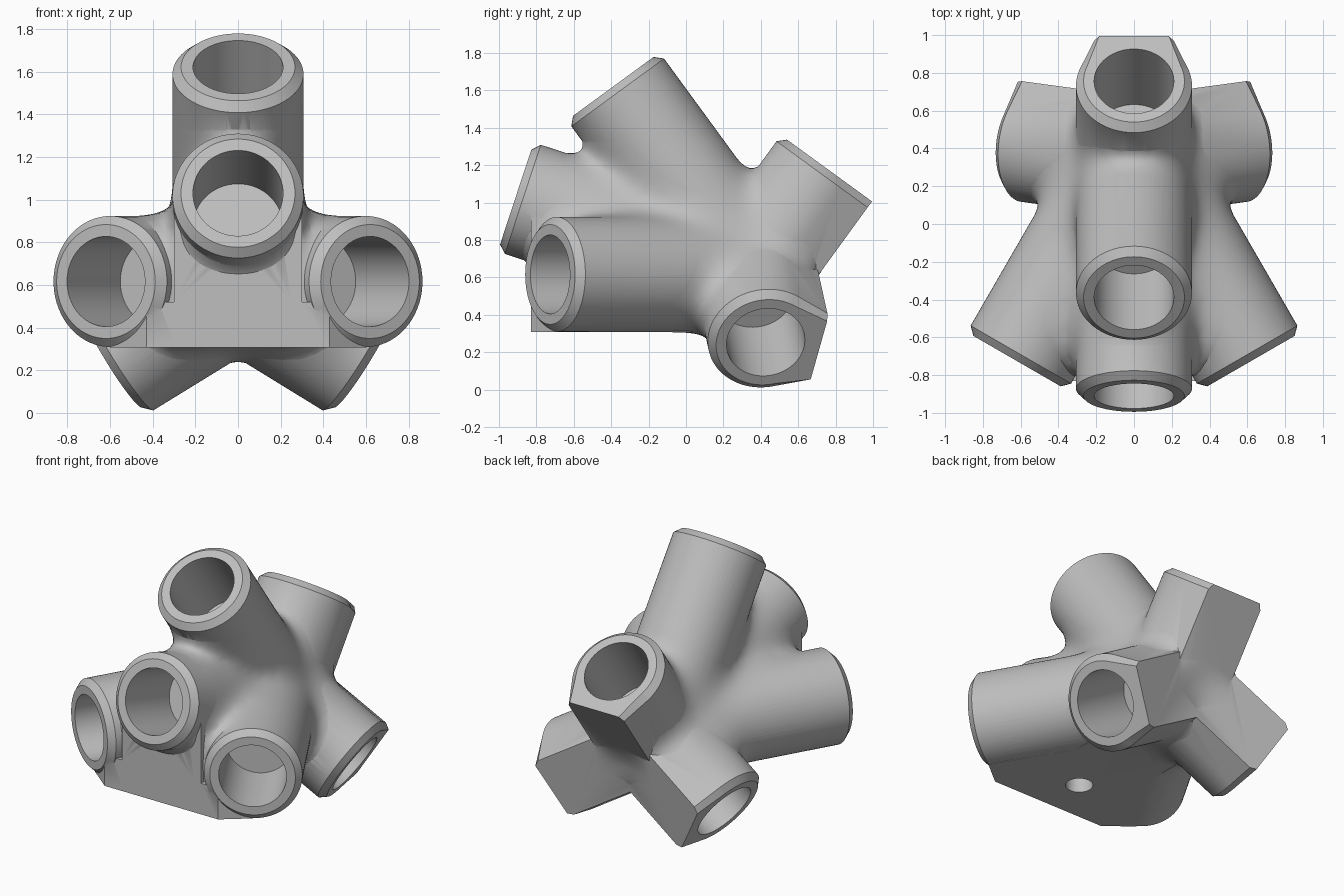
import bpy, bmesh, math
from mathutils import Vector

cube = bpy.data.objects.get("Cube")
if cube:
    bpy.data.objects.remove(cube, do_unlink=True)

HUB = Vector((0, 0.346, 0.616))
R, RIM, BORE, CHAMFER, DEPTH = 0.307, 0.267, 0.211, 0.04, 0.5
FLAT, BASE, FRONT = 0.295, 0.307, -0.83
BACK = Vector((0, 0.962, -0.272))       # mean direction of the flat-sided sockets

# name, direction, length, flat on the rear side
SOCKETS = [
    ("upper_socket", (0, -0.59, 0.807), 1.245, False),
    ("front_socket", (0, -0.95, 0.313), 1.323, False),
    ("rear_socket", (0, 0.588, 0.809), 0.697, True),
]
for side, s in (("left", 1), ("right", -1)):
    SOCKETS.append((side + "_front_socket", (s * 0.5, -0.866, 0), 1.238, False))
    SOCKETS.append((side + "_rear_socket", (s * 0.846, 0.115, -0.52), 0.697, True))


def new_object(name, bm):
    bmesh.ops.recalc_face_normals(bm, faces=bm.faces)
    mesh = bpy.data.meshes.new(name)
    bm.to_mesh(mesh)
    bm.free()
    ob = bpy.data.objects.new(name, mesh)
    bpy.context.scene.collection.objects.link(ob)
    return ob


def loft(name, rings):
    """Closed solid through rings that have equal point counts."""
    bm = bmesh.new()
    loops = [[bm.verts.new(p) for p in ring] for ring in rings]
    n = len(loops[0])
    for a, b in zip(loops, loops[1:]):
        for i in range(n):
            j = (i + 1) % n
            bm.faces.new((a[i], a[j], b[j], b[i]))
    bm.faces.new(loops[0][::-1])
    bm.faces.new(loops[-1])
    return new_object(name, bm)


def section(r, corner=None, n=72):
    """Round section, or a round one drawn out to a flat side."""
    if corner is None:
        return [(r * math.cos(math.tau * i / n), r * math.sin(math.tau * i / n))
                for i in range(n)]
    start, end = math.radians(158), math.radians(382)
    pts = [start + (end - start) * i / (n - 1) for i in range(n)]
    pts = [(r * math.cos(a), r * math.sin(a)) for a in pts]
    return pts + [(corner, FLAT), (-corner, FLAT)]


def along(direction, stations):
    """Place (distance, section) pairs along a direction from the hub."""
    d = Vector(direction).normalized()
    up = (BACK - d * BACK.dot(d)).normalized()
    side = d.cross(up)
    return [[HUB + d * t + side * u + up * v for u, v in sec]
            for t, sec in stations]


def solids(grow=0.0, inset=0.0):
    """All outer volumes; grow and inset make the softer fillet core."""
    obs = []
    for name, d, length, flat in SOCKETS:
        c, ce = (0.21, 0.185) if flat else (None, None)
        if inset and flat:
            c = ce = 0.195
        end = length - inset
        g = 0 if flat else grow
        obs.append(loft(name, along(d, [
            (0, section(R + g, c)),
            (end - CHAMFER, section(R + g, c)),
            (end, section(RIM, ce))])))
    # hub ball
    bm = bmesh.new()
    bmesh.ops.create_uvsphere(bm, u_segments=48, v_segments=24, radius=R - 0.012)
    bmesh.ops.translate(bm, verts=bm.verts, vec=HUB)
    obs.append(new_object("hub_ball", bm))
    # web below the front socket
    y, z, w = FRONT + inset, BASE + inset / 2, 0.3 - inset / 4
    profile = [(y, z), (HUB.y, z), (HUB.y, 0.6), (y, 0.97)]
    obs.append(loft("front_web", [[(x, py, pz) for py, pz in profile]
                                  for x in (-w, w)]))
    # base plate between the lower front sockets
    half = [(0.43 - inset, y), (0.6 - inset, -0.693 + inset)]
    plan = half + [(0, 0.3)] + [(-x, py) for x, py in half[::-1]]
    obs.append(loft("base_plate", [[(x, py, pz) for x, py in plan]
                                   for pz in (z, 0.52)]))
    return obs


def activate(ob):
    bpy.ops.object.select_all(action='DESELECT')
    ob.select_set(True)
    bpy.context.view_layer.objects.active = ob


def apply(ob, kind, **settings):
    activate(ob)
    mod = ob.modifiers.new(kind.lower(), kind)
    for key, value in settings.items():
        setattr(mod, key, value)
    bpy.ops.object.modifier_apply(modifier=mod.name)


def combine(ob, other, operation):
    apply(ob, 'BOOLEAN', object=other, operation=operation, solver='EXACT')
    bpy.data.objects.remove(other, do_unlink=True)


# soft core that supplies the fillets between the sockets
parts = solids(grow=0.01, inset=0.035)
core = parts[0]
activate(core)
for p in parts:
    p.select_set(True)
bpy.ops.object.join()
core.name = "fillet_core"
apply(core, 'REMESH', mode='VOXEL', voxel_size=0.025)
apply(core, 'SMOOTH', factor=1.0, iterations=60)

# crisp sockets, web and plate joined into one body
parts = solids()
body = parts[0]
body.name = "socket_hub"
for p in parts[1:]:
    combine(body, p, 'UNION')
combine(body, core, 'UNION')

# socket bores
for name, d, length, flat in SOCKETS:
    ring = section(BORE, n=64)
    cutter = loft(name + "_bore", along(d, [(length - DEPTH, ring),
                                           (length + 0.1, ring)]))
    cutter.hide_render = True
    combine(body, cutter, 'DIFFERENCE')

# drain hole in the base plate
hole = section(0.085, n=32)
cutter = loft("drain_hole", [[(x, y - 0.53, z) for x, y in hole]
                             for z in (0.2, 0.72)])
cutter.hide_render = True
combine(body, cutter, 'DIFFERENCE')

# plain grey finish
grey = bpy.data.materials.new("plain_grey")
grey.use_nodes = True
colour = (0.52, 0.52, 0.52, 1)
grey.diffuse_color = colour
grey.node_tree.nodes["Principled BSDF"].inputs["Base Color"].default_value = colour
body.data.materials.clear()
body.data.materials.append(grey)
for poly in body.data.polygons:
    poly.material_index = 0

activate(body)
bpy.ops.object.shade_smooth_by_angle(angle=math.radians(28))
